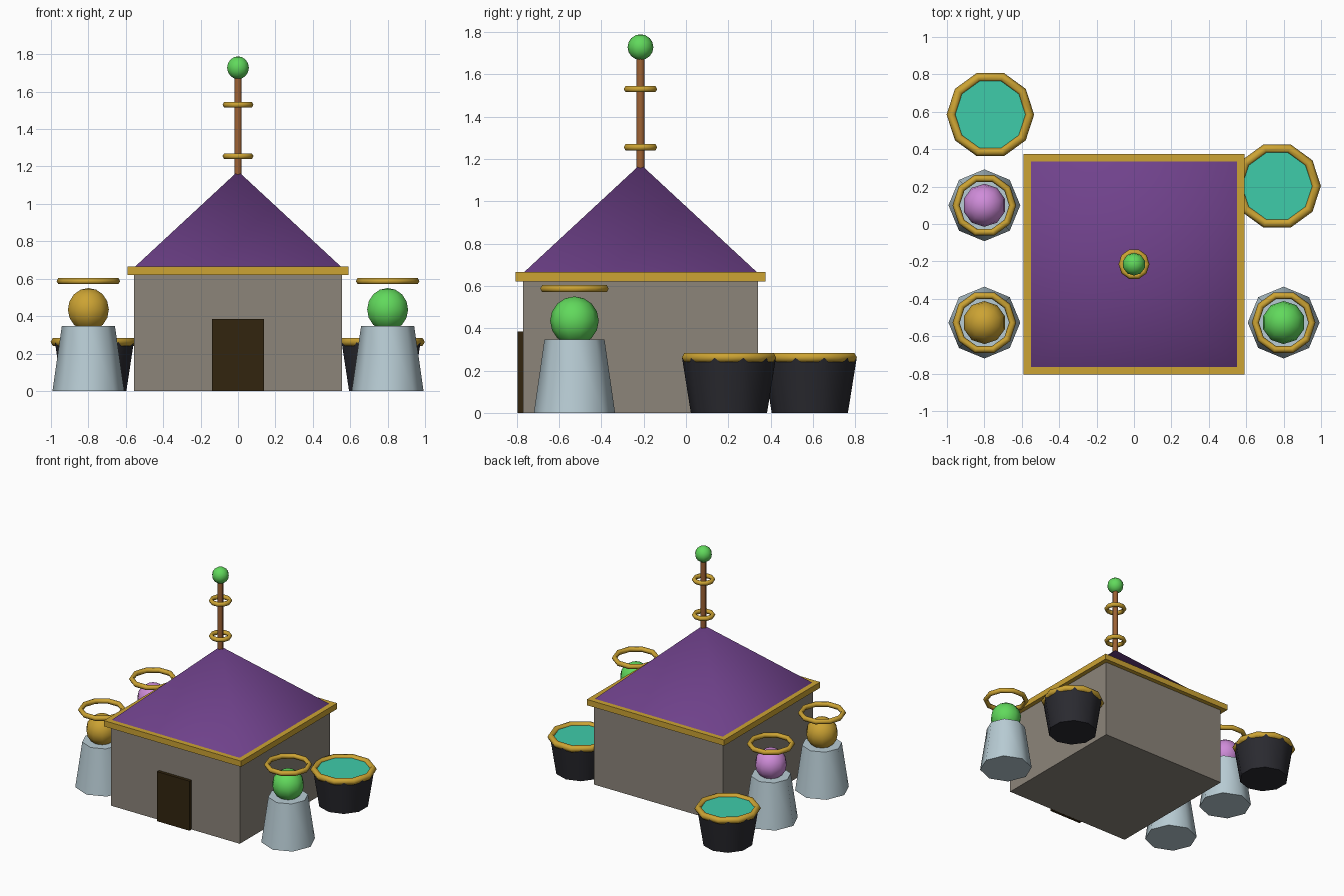
import bpy
from math import radians, pi

cube = bpy.data.objects.get("Cube")
if cube:
    bpy.data.objects.remove(cube, do_unlink=True)


def linear(c):
    c /= 255
    return c / 12.92 if c <= 0.04045 else ((c + 0.055) / 1.055) ** 2.4


def material(name, r, g, b):
    m = bpy.data.materials.new(name)
    m.use_nodes = True
    colour = (linear(r), linear(g), linear(b), 1)
    m.diffuse_color = colour
    m.node_tree.nodes["Principled BSDF"].inputs["Base Color"].default_value = colour
    return m


gold = material("gold", 204, 163, 51)
purple = material("purple", 112, 66, 140)
stone = material("stone", 140, 133, 122)
pale = material("pale blue stone", 184, 204, 212)
black = material("black iron", 42, 42, 48)
teal = material("teal liquid", 62, 204, 170)
green = material("green", 97, 217, 92)
pink = material("pink", 207, 140, 217)
dark_wood = material("dark wood", 50, 37, 15)
wood = material("wood", 158, 98, 52)


def finish(name, mat, smooth=True):
    ob = bpy.context.object
    ob.name = name
    ob.data.materials.clear()
    ob.data.materials.append(mat)
    if smooth:
        bpy.ops.object.shade_smooth_by_angle(angle=radians(62))
    return ob


def box(name, mat, x, y, z, sx, sy, sz):
    # z is the bottom of the box
    bpy.ops.mesh.primitive_cube_add(size=1, location=(x, y, z + sz / 2))
    bpy.context.object.scale = (sx, sy, sz)
    bpy.ops.object.transform_apply(location=False, rotation=False, scale=True)
    return finish(name, mat, False)


def cone(name, mat, x, y, z, r1, r2, h, sides, turn=0):
    bpy.ops.mesh.primitive_cone_add(vertices=sides, radius1=r1, radius2=r2, depth=h,
                                    location=(x, y, z + h / 2), rotation=(0, 0, turn))
    return finish(name, mat)


def ball(name, mat, x, y, z, r):
    bpy.ops.mesh.primitive_uv_sphere_add(segments=10, ring_count=8, radius=r,
                                         location=(x, y, z))
    return finish(name, mat)


def ring(name, x, y, z, major, minor):
    bpy.ops.mesh.primitive_torus_add(major_segments=10, minor_segments=6,
                                     major_radius=major, minor_radius=minor,
                                     location=(x, y, z))
    return finish(name, gold)


# House
cy = -0.215
box("house_walls", stone, 0, cy, 0, 1.11, 1.11, 0.62)
box("eaves_trim", gold, 0, cy, 0.62, 1.18, 1.18, 0.045)
cone("roof", purple, 0, cy, 0.665, 0.55 * 2 ** 0.5, 0, 0.51, 4, pi / 4)
box("door", dark_wood, 0, -0.783, 0, 0.28, 0.025, 0.385)

# Spire
cone("spire_pole", wood, 0, cy, 1.14, 0.02, 0.02, 0.56, 8)
for i, z in enumerate((1.255, 1.53)):
    ring(f"spire_ring_{i + 1}", 0, cy, z, 0.066, 0.017)
ball("spire_ball", green, 0, cy, 1.728, 0.061)

# Pedestals with orbs and floating rings
for name, mat, x, y in (("front_right", gold, -0.8, -0.527),
                        ("back_right", pink, -0.8, 0.1),
                        ("front_left", green, 0.8, -0.527)):
    cone(name + "_pedestal", pale, x, y, 0, 0.192, 0.142, 0.347, 8)
    ball(name + "_orb", mat, x, y, 0.435, 0.115)
    ring(name + "_halo", x, y, 0.587, 0.151, 0.019)

# Cauldrons
for name, x, y in (("right", -0.768, 0.585), ("left", 0.765, 0.203)):
    cone(name + "_cauldron", black, x, y, 0, 0.18, 0.222, 0.262, 10)
    cone(name + "_liquid", teal, x, y, 0.25, 0.205, 0.205, 0.018, 10)
    ring(name + "_cauldron_rim", x, y, 0.262, 0.209, 0.025)
